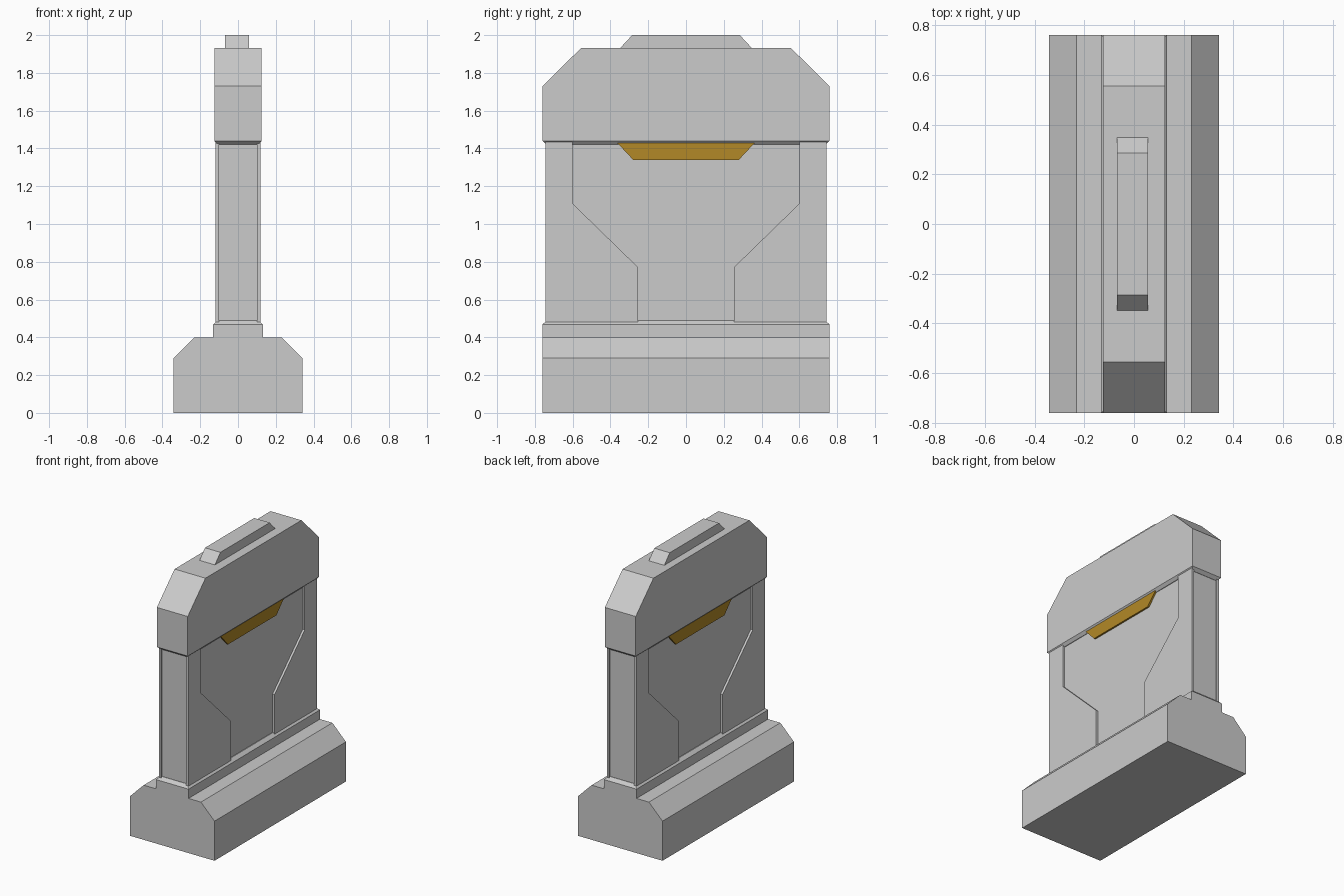
import bpy, bmesh

if "Cube" in bpy.data.objects:
    bpy.data.objects.remove(bpy.data.objects["Cube"])


def finish(name, bm, mat=None):
    bmesh.ops.recalc_face_normals(bm, faces=bm.faces)
    mesh = bpy.data.meshes.new(name)
    bm.to_mesh(mesh)
    bm.free()
    obj = bpy.data.objects.new(name, mesh)
    bpy.context.collection.objects.link(obj)
    if mat:
        mesh.materials.append(mat)
    return obj


def loft(name, rings, mat=None):
    """Capped solid through matching rings of points."""
    bm = bmesh.new()
    loops = [[bm.verts.new(p) for p in ring] for ring in rings]
    n = len(loops[0])
    for a, b in zip(loops, loops[1:]):
        for i in range(n):
            j = (i + 1) % n
            bm.faces.new((a[i], a[j], b[j], b[i]))
    bm.faces.new(loops[0])
    bm.faces.new(loops[-1])
    return finish(name, bm, mat)


def prism_x(name, yz, x0, x1, mat=None):
    return loft(name, [[(x, y, z) for y, z in yz] for x in (x0, x1)], mat)


def prism_y(name, xz, y0, y1):
    return loft(name, [[(x, y, z) for x, z in xz] for y in (y0, y1)])


def rect(hx, hy, z):
    return [(-hx, -hy, z), (hx, -hy, z), (hx, hy, z), (-hx, hy, z)]


def symmetric(half):
    """Close a half profile of (y, z) points by mirroring across y = 0."""
    return half + [(-y, z) for y, z in reversed(half)]


gold = bpy.data.materials.new("gold")
gold.diffuse_color = (0.45, 0.25, 0.02, 1)
gold.use_nodes = True
gold.node_tree.nodes["Principled BSDF"].inputs["Base Color"].default_value = gold.diffuse_color

# Plinth running down the middle of the base, with a bevelled top
loft("plinth", [rect(0.132, 0.76, 0), rect(0.132, 0.76, 0.468), rect(0.108, 0.737, 0.49)])

# Thin wall core between plinth and cap
loft("wall_core", [rect(0.103, 0.735, 0.48), rect(0.103, 0.735, 1.43)])

# Cap with clipped shoulders and a bevelled underside
prism_x("cap", symmetric([(0.76, 1.44), (0.76, 1.73), (0.555, 1.932)]), -0.125, 0.125)
loft("cap_underside", [rect(0.107, 0.737, 1.42), rect(0.125, 0.76, 1.44)])

# Raised ridge on top of the cap
prism_x("top_ridge", symmetric([(0.35, 1.93), (0.285, 2.0)]), -0.068, 0.057)

# Gold inlay showing below the cap on both faces
prism_x("gold_inlay", symmetric([(0.28, 1.34), (0.372, 1.438)]), -0.116, 0.116, gold)

foot = [(0.132, 0), (0.342, 0), (0.342, 0.29), (0.232, 0.4), (0.132, 0.4)]
plate = [(0.745, 0.478), (0.745, 1.438), (0.602, 1.438), (0.602, 1.11), (0.253, 0.77), (0.253, 0.478)]
for sx, side in ((-1, "left"), (1, "right")):
    # Chamfered base blocks either side of the plinth
    prism_y(f"base_block_{side}", [(sx * x, z) for x, z in foot], -0.76, 0.76)
    # Raised face plates framing the wall
    for sy, end in ((-1, "front"), (1, "back")):
        prism_x(f"face_plate_{side}_{end}", [(sy * y, z) for y, z in plate], sx * 0.1, sx * 0.119)
